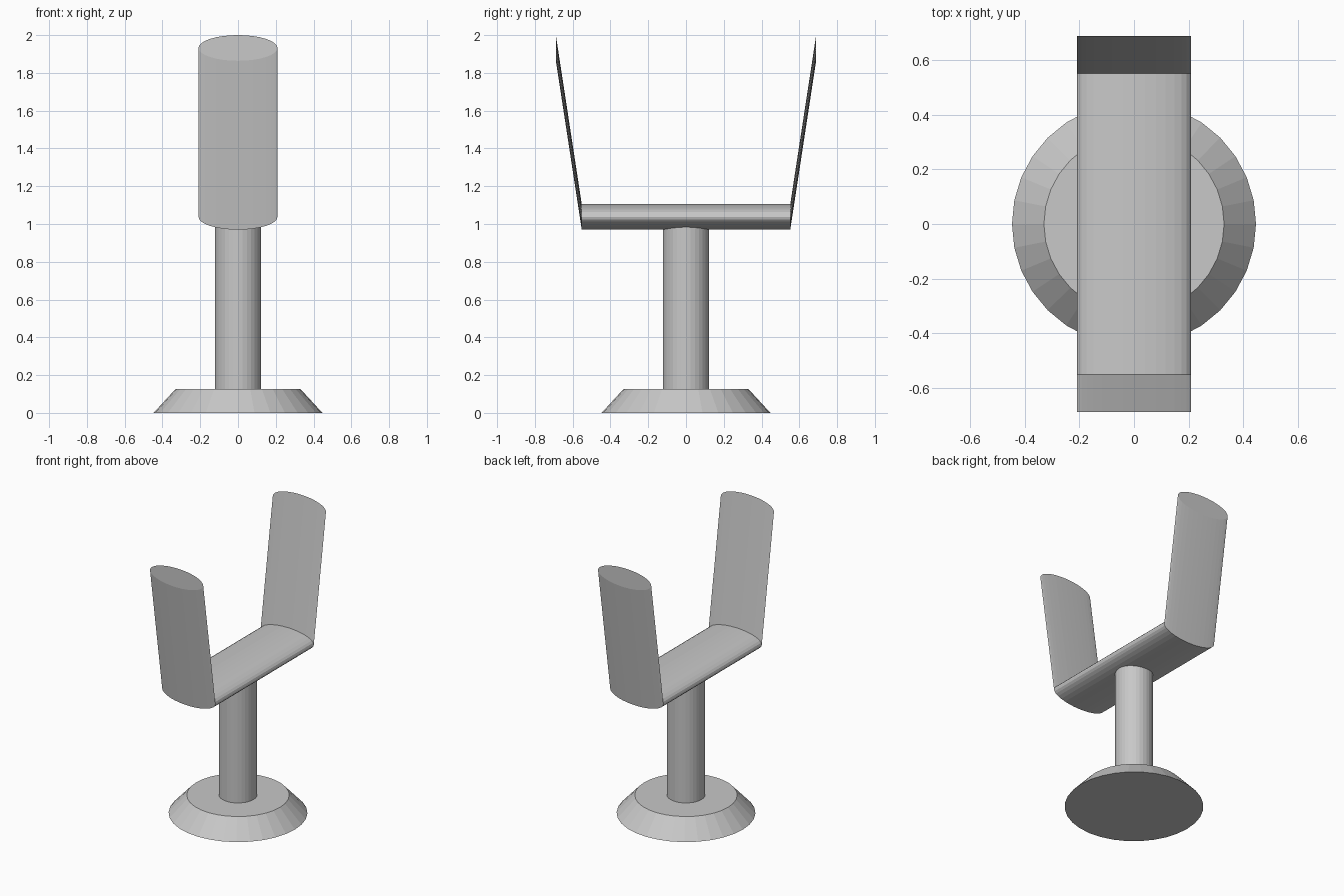
import bpy
import bmesh
from math import cos, sin, pi

SIDES = 32

cube = bpy.data.objects.get("Cube")
if cube:
    bpy.data.objects.remove(cube, do_unlink=True)

grey = bpy.data.materials.new("light grey")
grey.use_nodes = True
colour = (0.58, 0.58, 0.58, 1)
grey.diffuse_color = colour
grey.node_tree.nodes["Principled BSDF"].inputs["Base Color"].default_value = colour


def loft(name, rings):
    """Join a series of point rings with flat quads and cap both ends."""
    bm = bmesh.new()
    loops = [[bm.verts.new(p) for p in ring] for ring in rings]
    for a, b in zip(loops, loops[1:]):
        for i in range(SIDES):
            j = (i + 1) % SIDES
            bm.faces.new((a[i], a[j], b[j], b[i]))
    bm.faces.new(loops[0])
    bm.faces.new(loops[-1])
    bmesh.ops.recalc_face_normals(bm, faces=bm.faces)
    mesh = bpy.data.meshes.new(name)
    bm.to_mesh(mesh)
    bm.free()
    mesh.materials.append(grey)
    obj = bpy.data.objects.new(name, mesh)
    bpy.context.collection.objects.link(obj)
    return obj


ANGLES = [2 * pi * i / SIDES for i in range(SIDES)]


def level_ring(radius, z):
    return [(radius * cos(a), radius * sin(a), z) for a in ANGLES]


def upright_ring(y, z):
    return [(0.209 * cos(a), y, z + 0.068 * sin(a)) for a in ANGLES]


# Tapered foot and round column
loft("base", [level_ring(0.447, 0), level_ring(0.33, 0.127)])
loft("column", [level_ring(0.123, 0.12), level_ring(0.123, 1.03)])

# Cradle: one upright oval section swept along a crossbar and two leaning arms
path = [(-0.689, 1.932), (-0.552, 1.038), (0.552, 1.038), (0.689, 1.932)]
loft("cradle", [upright_ring(y, z) for y, z in path])
